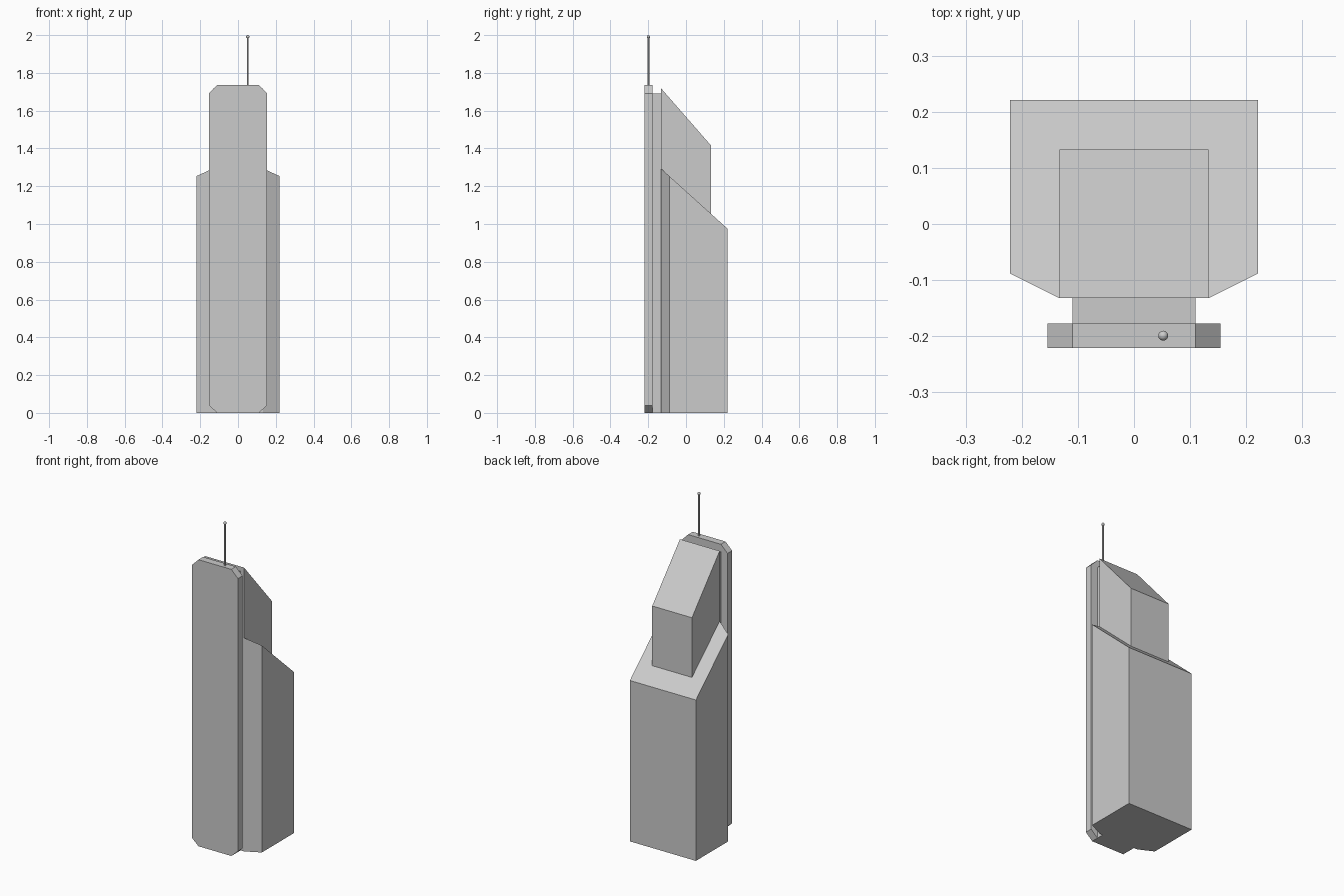
import bpy, bmesh
from mathutils import Matrix

if "Cube" in bpy.data.objects:
    bpy.data.objects.remove(bpy.data.objects["Cube"])


def add_object(name, bm):
    bmesh.ops.recalc_face_normals(bm, faces=bm.faces)
    mesh = bpy.data.meshes.new(name)
    bm.to_mesh(mesh)
    bm.free()
    obj = bpy.data.objects.new(name, mesh)
    bpy.context.collection.objects.link(obj)
    return obj


def loft(name, lower, upper):
    """Closed solid between two matching outlines."""
    bm = bmesh.new()
    a = [bm.verts.new(p) for p in lower]
    b = [bm.verts.new(p) for p in upper]
    n = len(a)
    bm.faces.new(a)
    bm.faces.new(b)
    for i in range(n):
        j = (i + 1) % n
        bm.faces.new((a[i], a[j], b[j], b[i]))
    return add_object(name, bm)


def mirrored(half):
    """Complete a right-hand half outline across x = 0."""
    return half + [(-x, y) for x, y in reversed(half)]


def slope(y_a, z_a, y_b, z_b):
    return lambda y: z_a + (z_b - z_a) * (y - y_a) / (y_b - y_a)


def tower(name, half, bottom, top):
    """Upright block with sloping ends given as functions of y."""
    plan = mirrored(half)
    return loft(name, [(x, y, bottom(y)) for x, y in plan],
                [(x, y, top(y)) for x, y in plan])


FRONT, SLAB_BACK, BODY_FRONT, BODY_BACK = -0.221, -0.177, -0.132, 0.221
lower_roof = slope(BODY_FRONT, 1.293, BODY_BACK, 0.974)
upper_roof = slope(BODY_FRONT, 1.718, 0.133, 1.415)

# Main block with bevelled front corners and sloping roof
tower("lower_tower", [(0.133, BODY_FRONT), (0.221, -0.088), (0.221, BODY_BACK)],
      lambda y: 0.0, lower_roof)

# Narrow upper block rising from the roof
tower("upper_tower", [(0.133, BODY_FRONT), (0.133, 0.133)],
      lower_roof, upper_roof)

# Recessed strip joining the block to the facade
tower("recessed_link", [(0.11, SLAB_BACK), (0.11, BODY_FRONT)],
      lambda y: 0.0, lambda y: 1.69)

# Facade slab with clipped corners
outline = mirrored([(0.11, 0.0), (0.154, 0.04), (0.154, 1.691), (0.11, 1.735)])
loft("facade_slab", [(x, FRONT, z) for x, z in outline],
     [(x, SLAB_BACK, z) for x, z in outline])

# Roof mast with ball tip
MAST_X, MAST_Y = 0.052, -0.199
bm = bmesh.new()
bmesh.ops.create_cone(bm, cap_ends=True, segments=16, radius1=0.0045, radius2=0.0045,
                      depth=0.256, matrix=Matrix.Translation((MAST_X, MAST_Y, 1.863)))
mast = add_object("mast", bm)
bm = bmesh.new()
bmesh.ops.create_uvsphere(bm, u_segments=16, v_segments=10, radius=0.0088,
                          matrix=Matrix.Translation((MAST_X, MAST_Y, 1.9912)))
tip = add_object("mast_tip", bm)

bpy.ops.object.select_all(action='DESELECT')
for obj in (mast, tip):
    obj.select_set(True)
bpy.context.view_layer.objects.active = mast
bpy.ops.object.shade_smooth_by_angle()
